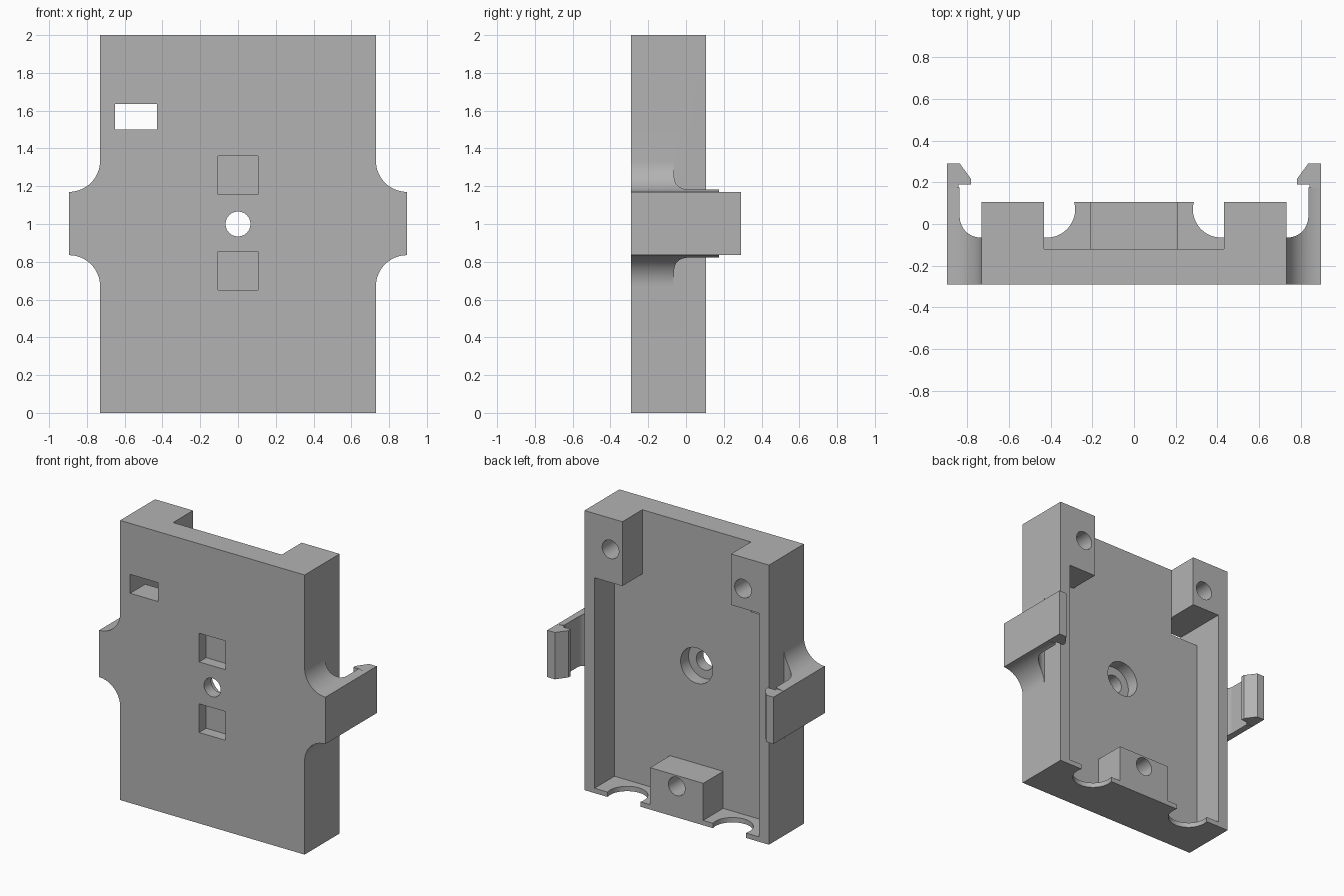
import bpy, bmesh
from math import sin, cos, pi, radians
from mathutils import Vector

cube = bpy.data.objects.get("Cube")
if cube:
    bpy.data.objects.remove(cube, do_unlink=True)

grey = bpy.data.materials.new("plain grey")
grey.use_nodes = True
colour = (0.45, 0.45, 0.45, 1)
grey.diffuse_color = colour
grey.node_tree.nodes["Principled BSDF"].inputs["Base Color"].default_value = colour


def prism(name, pts, axis, lo, hi):
    """Extrude a profile: (x, z) points along y, or (x, y) points along z."""
    def place(p, t):
        return (p[0], t, p[1]) if axis == "y" else (p[0], p[1], t)
    bm = bmesh.new()
    face = bm.faces.new([bm.verts.new(place(p, lo)) for p in pts])
    out = bmesh.ops.extrude_face_region(bm, geom=[face])
    move = Vector(place((0, 0), hi - lo))
    bmesh.ops.translate(bm, vec=move, verts=[g for g in out["geom"] if isinstance(g, bmesh.types.BMVert)])
    bmesh.ops.recalc_face_normals(bm, faces=bm.faces)
    mesh = bpy.data.meshes.new(name)
    bm.to_mesh(mesh)
    bm.free()
    mesh.materials.append(grey)
    ob = bpy.data.objects.new(name, mesh)
    bpy.context.collection.objects.link(ob)
    return ob


def rect(x0, x1, y0, y1):
    return [(x0, y0), (x1, y0), (x1, y1), (x0, y1)]


def arc(cx, cy, r, a0, a1, n=16):
    angles = [radians(a0 + (a1 - a0) * i / n) for i in range(n + 1)]
    return [(cx + r * cos(a), cy + r * sin(a)) for a in angles]


def circle(cx, cy, r, n=48):
    return arc(cx, cy, r, 0, 360, n)[:-1]


def combine(target, other, operation):
    """Apply a boolean and remove the helper."""
    mod = target.modifiers.new("combine", "BOOLEAN")
    mod.object, mod.operation, mod.solver = other, operation, "EXACT"
    bpy.context.view_layer.objects.active = target
    bpy.ops.object.modifier_apply(modifier=mod.name)
    bpy.data.objects.remove(other, do_unlink=True)


def cut(pts, axis, lo, hi):
    combine(body, prism("cutter", pts, axis, lo, hi), "DIFFERENCE")


FRONT, FLOOR, BACK = -0.29, -0.12, 0.105
body = prism("holder_body", rect(-0.73, 0.73, 0, 2), "y", FRONT, BACK)

# rear pocket, leaving the two corner blocks and the lower boss
cut([(-0.65, 0.035), (-0.21, 0.035), (-0.21, 0.3), (0.21, 0.3), (0.21, 0.035),
     (0.65, 0.035), (0.65, 1.54), (0.43, 1.54), (0.43, 2.1), (-0.43, 2.1),
     (-0.43, 1.635), (-0.65, 1.635)], "y", FLOOR, 0.3)

# side clips, joined to the body
for side in (1, -1):
    def flip(pts):
        return [(side * x, y) for x, y in pts]
    outline = ([(0.69, 0.67)] + arc(0.895, 0.67, 0.165, 180, 90)
               + arc(0.895, 1.335, 0.165, 270, 180) + [(0.69, 1.335)])
    clip = prism("clip", flip(outline), "y", FRONT, 0.175)
    plan = ([(0.6, FRONT), (0.95, FRONT), (0.95, 0.3), (0.835, 0.3)]
            + arc(0.735, 0.035, 0.1, 0, -90) + [(0.6, -0.065)])
    combine(clip, prism("plan", flip(plan), "z", 0.5, 1.5), "INTERSECT")
    hook = [(0.895, 0.1), (0.895, 0.29), (0.835, 0.29), (0.78, 0.215),
            (0.78, 0.19), (0.84, 0.19), (0.84, 0.1)]
    combine(clip, prism("hook", flip(hook), "z", 0.835, 1.17), "UNION")
    combine(body, clip, "UNION")

# cable notches in the bottom wall, screw holes in the corner blocks
for x in (0.417, -0.417):
    cut(circle(x, 0.07, 0.135), "z", -0.1, 0.1)
for x, z in ((0.524, 1.777), (-0.524, 1.777), (0, 0.222)):
    cut(circle(x, z, 0.066), "y", FLOOR, 0.3)

# centre hole with counterbore
cut(circle(0, 1, 0.066), "y", -0.5, 0.3)
cut(circle(0, 1, 0.127), "y", -0.21, 0.3)

# front recesses and through slot
for z in (0.65, 1.155):
    cut(rect(-0.105, 0.105, z, z + 0.205), "y", -0.5, -0.21)
cut(rect(-0.65, -0.43, 1.5, 1.635), "y", -0.5, 0)

# shading
bpy.ops.object.select_all(action="DESELECT")
body.select_set(True)
bpy.context.view_layer.objects.active = body
bpy.ops.object.shade_smooth_by_angle(angle=radians(25))
